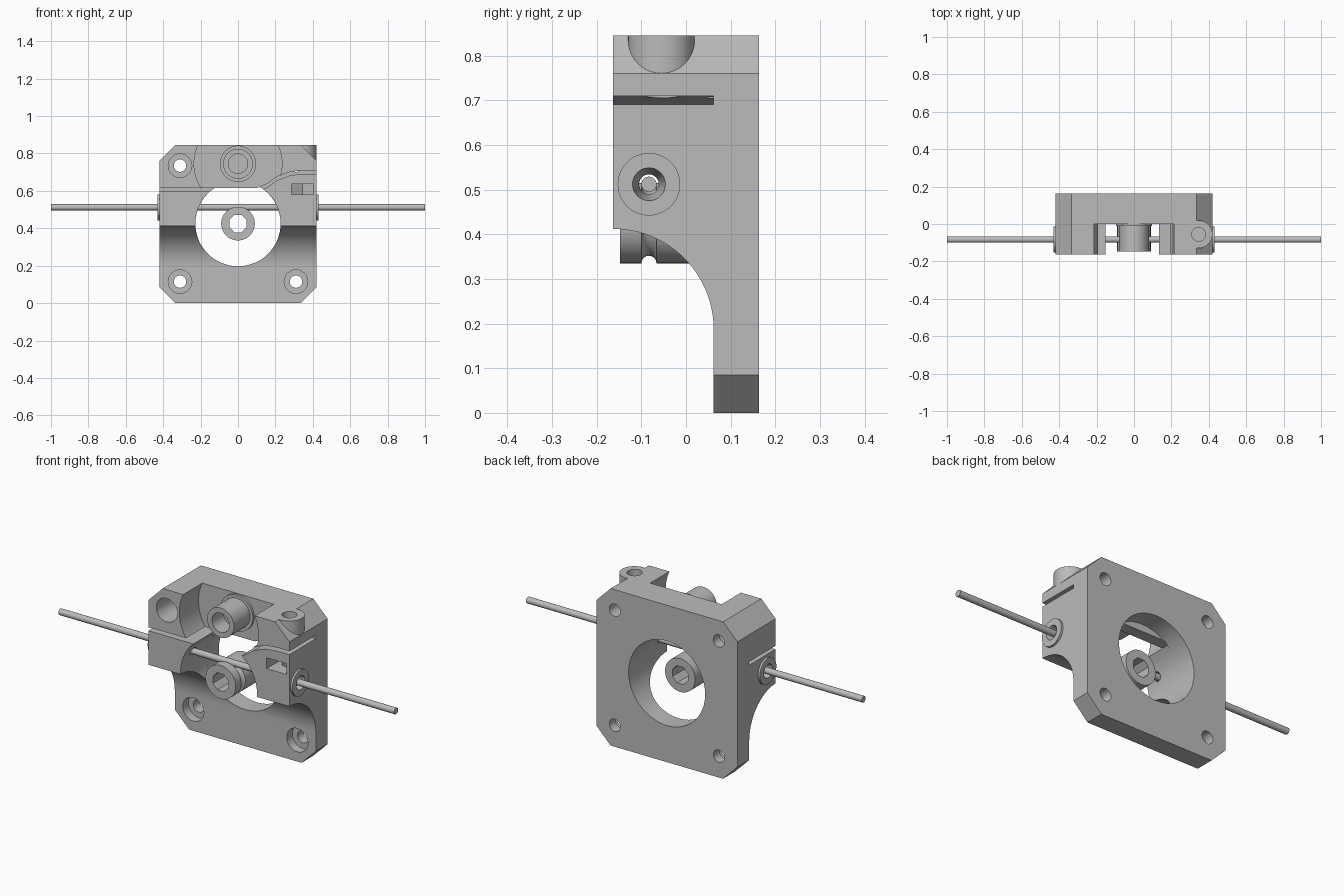
import bpy, bmesh, math
from mathutils import Vector

cube = bpy.data.objects.get("Cube")
if cube:
    bpy.data.objects.remove(cube, do_unlink=True)

grey = bpy.data.materials.new("plain_grey")
grey.use_nodes = True
grey.diffuse_color = (0.5, 0.5, 0.5, 1)
grey.node_tree.nodes["Principled BSDF"].inputs["Base Color"].default_value = (0.5, 0.5, 0.5, 1)


def place(axis, a, b, t):
    """Point of a profile (a, b) at distance t along the extrusion axis."""
    return Vector({"x": (t, a, b), "y": (a, t, b), "z": (a, b, t)}[axis])


def prism(name, axis, profile, start, end, end_profile=None):
    bm = bmesh.new()
    low = [bm.verts.new(place(axis, a, b, start)) for a, b in profile]
    high = [bm.verts.new(place(axis, a, b, end)) for a, b in end_profile or profile]
    bm.faces.new(low)
    bm.faces.new(high)
    for i in range(len(low)):
        j = (i + 1) % len(low)
        bm.faces.new((low[i], low[j], high[j], high[i]))
    bmesh.ops.recalc_face_normals(bm, faces=bm.faces)
    mesh = bpy.data.meshes.new(name)
    bm.to_mesh(mesh)
    bm.free()
    mesh.materials.append(grey)
    obj = bpy.data.objects.new(name, mesh)
    bpy.context.collection.objects.link(obj)
    return obj


def arc(a, b, r, begin=0, sweep=360, steps=48):
    count = steps if sweep == 360 else steps + 1
    angles = [math.radians(begin + sweep * i / steps) for i in range(count)]
    return [(a + r * math.cos(t), b + r * math.sin(t)) for t in angles]


def rod(name, axis, a, b, r, start, end, end_r=None):
    return prism(name, axis, arc(a, b, r), start, end, arc(a, b, end_r or r))


def combine(target, other, operation="DIFFERENCE"):
    other.hide_render = True
    mod = target.modifiers.new("cut", "BOOLEAN")
    mod.operation, mod.object, mod.solver = operation, other, "EXACT"
    bpy.context.view_layer.objects.active = target
    bpy.ops.object.modifier_apply(modifier=mod.name)
    bpy.data.objects.remove(other, do_unlink=True)


def smooth(obj):
    bpy.ops.object.select_all(action="DESELECT")
    obj.select_set(True)
    bpy.context.view_layer.objects.active = obj
    bpy.ops.object.shade_smooth_by_angle(angle=math.radians(30))


W, H, D, C = 0.42, 0.845, 0.163, 0.085
SHAFT_Z, IDLER_Z = 0.425, 0.745
FIL_Y, FIL_Z = -0.083, 0.512

# Body: side profile with a concave underside, trimmed to a chamfered square
side = [(D, 0), (D, H), (-D, H), (-D, 0.412)]
side += arc(-D, 0.187, 0.225, 90, -90, 24)[1:] + [(0.062, 0)]
body = prism("extruder_body", "x", side, -W, W)
outline = [(-W + C, 0), (W - C, 0), (W, C), (W, H - C),
           (W - C, H), (C - W, H), (-W, H - C), (-W, C)]
combine(body, prism("outline", "y", outline, -0.3, 0.3), "INTERSECT")

# Tension screw boss filling part of the top chamfer
combine(body, rod("boss", "z", 0.345, -0.055, 0.0745, 0.73, H), "UNION")

# Main opening: round in the plate, flat topped behind the lever
combine(body, rod("opening", "y", 0, SHAFT_Z, 0.228, 0.06, 0.3))
flat_circle = [(a, min(b, 0.612)) for a, b in arc(0, SHAFT_Z, 0.228, 125, 290)]
combine(body, prism("front_opening", "y", flat_circle, -0.3, 0.0605))

# Idler recess
recess = [(-0.21, 0.9)] + arc(0, IDLER_Z, 0.235, 155, 59, 16)
recess += [(0.1, 0.61), (0.15, 0.63), (0.2, 0.67)]
recess += arc(0, IDLER_Z, 0.235, -14, 39, 12) + [(0.21, 0.9)]
combine(body, prism("recess", "y", recess, -0.3, 0))

# Slit that frees the lever arm
path = [(-0.5, 0.605), (0.1, 0.605), (0.155, 0.628), (0.21, 0.667),
        (0.28, 0.693), (0.35, 0.7), (0.5, 0.7)]
slit = [(x, z + 0.0095) for x, z in path] + [(x, z - 0.0095) for x, z in reversed(path)]
combine(body, prism("slit", "y", slit, -0.3, 0.062))

# Mounting holes, counterbored from the front where they are open
for x in (-0.31, 0.31):
    for z in (0.115, 0.735):
        covered = x > 0 and z > 0.5
        combine(body, rod("screw_hole", "y", x, z, 0.033, 0.05 if covered else -0.3, 0.3))
        if not covered:
            combine(body, rod("counterbore", "y", x, z, 0.063, -0.3, 0.11))

# Nut pocket and vertical tension screw hole
nut = [(0.285, -0.3), (0.403, -0.3), (0.403, -0.02), (0.344, 0.014), (0.285, -0.02)]
combine(body, prism("nut_pocket", "z", nut, 0.58, 0.638))
combine(body, rod("tension_hole", "z", 0.345, -0.055, 0.037, 0.55, 0.9))

# Filament guides: collar on each side, flared hole through the block
for s in (-1, 1):
    combine(body, rod("collar", "x", FIL_Y, FIL_Z, 0.07, s * 0.4, s * 0.431), "UNION")
    combine(body, rod("guide", "x", FIL_Y, FIL_Z, 0.022, s * 0.1, s * 0.45))
    combine(body, rod("flare", "x", FIL_Y, FIL_Z, 0.022, s * 0.36, s * 0.432, 0.037))
smooth(body)

# Filament
smooth(rod("filament", "x", FIL_Y, FIL_Z, 0.017, -1, 1))

# Drive gear with a hobbed groove and a flat sided bore
gear_side = [(-0.148, 0), (-0.148, 0.09)] + arc(FIL_Y, 0.09, 0.017, 180, 180, 8)
gear_side += [(0.05, 0.09), (0.05, 0)]
gear = rod("drive_gear", "y", 0, SHAFT_Z, 0.09, -0.148, 0.05)
bm = bmesh.new()
rings = []
for y, r in gear_side[1:-1]:
    rings.append([bm.verts.new((a, y, b)) for a, b in arc(0, SHAFT_Z, r)])
for one, two in zip(rings, rings[1:]):
    for i in range(len(one)):
        bm.faces.new((one[i - 1], one[i], two[i], two[i - 1]))
bm.faces.new(rings[0])
bm.faces.new(rings[-1])
bmesh.ops.recalc_face_normals(bm, faces=bm.faces)
bm.to_mesh(gear.data)
bm.free()
bore = prism("bore", "y", arc(0, SHAFT_Z, 0.05, 22.5, 360, 8), -0.3, 0.3)
combine(gear, bore)
smooth(gear)

# Idler bearing on its washer
idler = rod("idler_bearing", "y", 0, IDLER_Z, 0.08, -0.148, 0.005)
combine(idler, rod("washer", "y", 0, IDLER_Z, 0.097, -0.012, 0.004), "UNION")
combine(idler, rod("idler_bore", "y", 0, IDLER_Z, 0.052, -0.3, -0.05))
smooth(idler)
